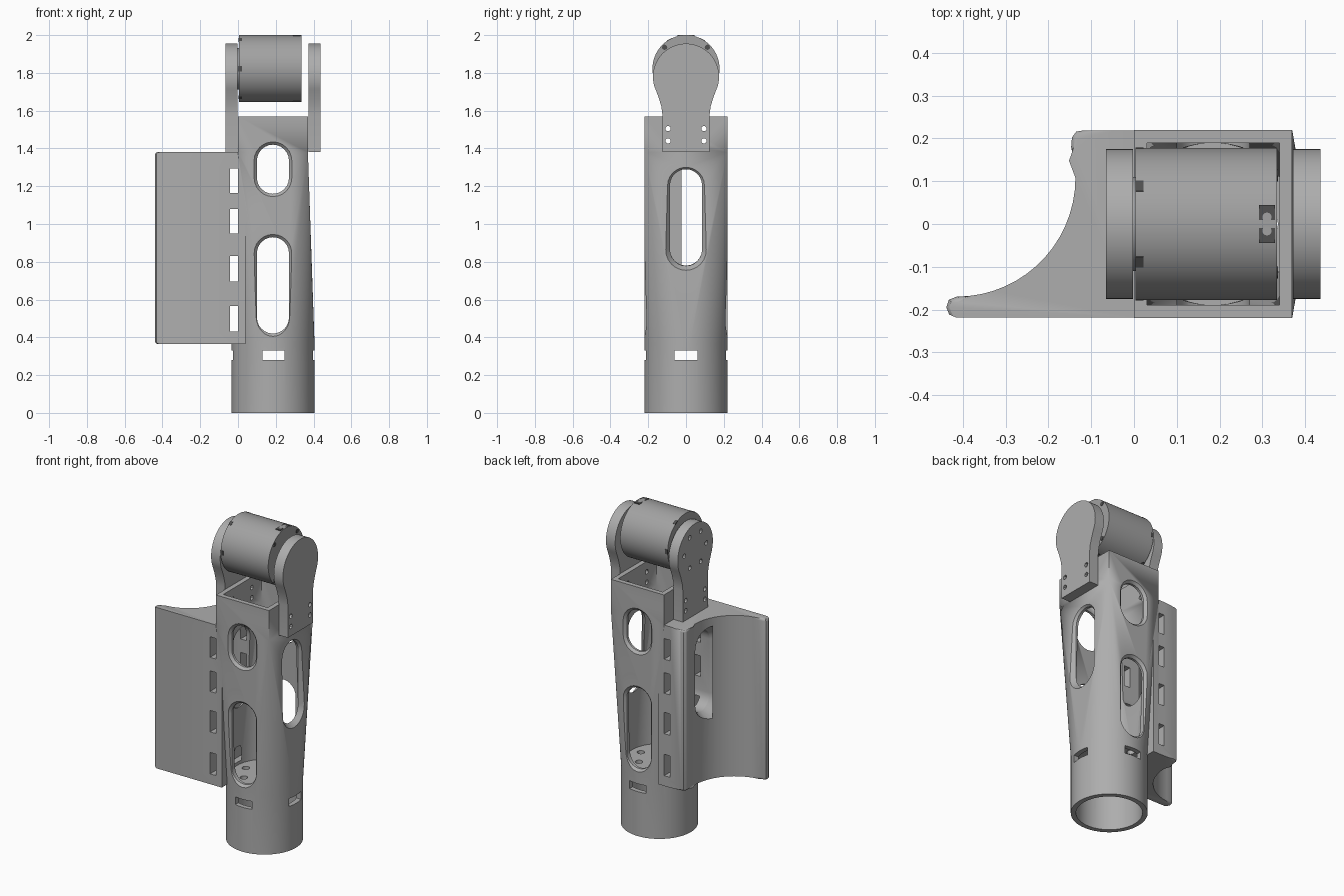
import bpy, bmesh, math
from math import sin, cos, radians, tau
from mathutils import Vector, Matrix

cube = bpy.data.objects.get("Cube")
if cube:
    bpy.data.objects.remove(cube)


def material(name, value):
    m = bpy.data.materials.new(name)
    m.use_nodes = True
    m.diffuse_color = (value, value, value, 1)
    m.node_tree.nodes["Principled BSDF"].inputs["Base Color"].default_value = (value, value, value, 1)
    return m


GREY = material("printed grey", 0.42)
MOTOR = material("motor grey", 0.36)
DARK = material("dark recess", 0.08)
CX = 0.185        # centre line of the tube
HUB_Z = 1.8225    # motor axis height


def finish(bm, name, mat):
    bmesh.ops.remove_doubles(bm, verts=bm.verts, dist=1e-5)
    bmesh.ops.recalc_face_normals(bm, faces=bm.faces)
    me = bpy.data.meshes.new(name)
    bm.to_mesh(me)
    bm.free()
    me.materials.append(mat)
    ob = bpy.data.objects.new(name, me)
    bpy.context.collection.objects.link(ob)
    return ob


def loft_bm(rings):
    bm = bmesh.new()
    vs = [[bm.verts.new(p) for p in ring] for ring in rings]
    n = len(vs[0])
    for a, b in zip(vs, vs[1:]):
        for i in range(n):
            j = (i + 1) % n
            bm.faces.new((a[i], a[j], b[j], b[i]))
    bm.faces.new(vs[0])
    bm.faces.new(vs[-1])
    return bm


def loft(name, rings, mat=GREY):
    return finish(loft_bm(rings), name, mat)


def place(axis, d, u, v):
    return {"x": (d, u, v), "y": (u, d, v), "z": (u, v, d)}[axis]


def prism(name, pts, axis, a, b, mat=GREY):
    return loft(name, [[place(axis, d, u, v) for u, v in pts] for d in (a, b)], mat)


def circle(u, v, r, n=24):
    return [(u + r * cos(tau * i / n), v + r * sin(tau * i / n)) for i in range(n)]


def box(u0, u1, v0, v1):
    return [(u0, v0), (u1, v0), (u1, v1), (u0, v1)]


def stadium(u, z0, z1, r, grow=0):
    pts = []
    for z, start in ((z1 - r, 0), (z0 + r, 180)):
        for i in range(13):
            t = radians(start + 15 * i)
            pts.append((u + (r + grow) * cos(t), z + (r + grow) * sin(t)))
    return pts


def boolean(target, others, op="DIFFERENCE"):
    for o in others:
        m = target.modifiers.new("cut", "BOOLEAN")
        m.operation, m.solver, m.object = op, "EXACT", o
        bpy.context.view_layer.objects.active = target
        bpy.ops.object.modifier_apply(modifier=m.name)
        bpy.data.objects.remove(o)


def smooth(ob):
    bpy.ops.object.select_all(action="DESELECT")
    ob.select_set(True)
    bpy.context.view_layer.objects.active = ob
    bpy.ops.object.shade_smooth_by_angle(angle=radians(30))


# Round-to-rectangular tube: each quarter arc runs up into one corner
def tube(name, inset, z_low, z_round, z_square, z_top, n=16):
    r, hx, hy = 0.22 - inset, 0.185 - inset, 0.22 - inset
    rings = []
    for z, square in ((z_low, 0), (z_round, 0), (z_square, 1), (z_top, 1)):
        ring = []
        for q, (sx, sy) in enumerate(((1, 1), (-1, 1), (-1, -1), (1, -1))):
            for i in range(n + 1):
                t = radians(90 * (q + i / n))
                ring.append((CX + sx * hx, sy * hy, z) if square else (CX + r * cos(t), r * sin(t), z))
        rings.append(ring)
    bm = loft_bm(rings)
    return finish(bm, name, GREY)


body = tube("tube_body", 0, 0, 0.37, 1.38, 1.57)

# Side fin with a concave back and softened rim
outline = [(0.04, -0.219), (-0.415, -0.219), (-0.432, -0.212), (-0.439, -0.195), (-0.433, -0.177)]
outline += [(-0.415 + 0.278 * sin(radians(6 * i)), 0.108 - 0.278 * cos(radians(6 * i))) for i in range(16)]
outline += [(-0.139, 0.15), (-0.147, 0.18), (-0.145, 0.203), (-0.135, 0.216), (-0.118, 0.219), (0.04, 0.219)]
bm = loft_bm([[(x, y, z) for x, y in outline] for z in (0.365, 1.38)])
rim = [e for e in bm.edges if abs(e.verts[0].co.z - e.verts[1].co.z) < 1e-4
       and all(v.co.x < -0.1 for v in e.verts) and any(v.co.y > -0.2 for v in e.verts)]
bmesh.ops.bevel(bm, geom=rim, offset=0.014, segments=3, profile=0.5, affect="EDGES", clamp_overlap=True)
fin = finish(bm, "fin", GREY)
boolean(body, [fin], "UNION")


# Window cutter that flares at both ends
def window(axis, u, z0, z1, sections):
    return loft("window", [[place(axis, d, *p) for p in stadium(u, z0, z1, 0.085, g)] for d, g in sections])


flare = ((-0.23, 0.025), (-0.205, 0), (0.205, 0), (0.23, 0.025))
cutters = [
    tube("cavity", 0.03, 0.41, 0.42, 1.38, 1.7),
    prism("bore", circle(CX, 0, 0.19, 64), "z", -0.1, 0.375),
    window("y", CX, 0.42, 0.93, flare),
    window("y", CX, 1.16, 1.42, flare),
    window("x", 0, 0.78, 1.29, ((-0.17, 0.04), (-0.105, 0), (0.36, 0), (0.41, 0.04))),
    prism("slot_y", box(0.13, 0.245, 0.28, 0.33), "y", -0.4, 0.4),
    prism("slot_x", box(-0.06, 0.06, 0.28, 0.33), "x", -0.2, 0.6),
]
for z0, z1 in ((0.43, 0.565), (0.695, 0.83), (0.95, 1.08), (1.165, 1.295)):
    cutters.append(prism("strap_slot", box(-0.042, -0.001, z0, z1), "y", -0.4, 0.4))
for x, y in circle(CX, 0, 0.13, 6):
    cutters.append(prism("floor_hole", circle(x, y, 0.022, 16), "z", 0.3, 0.5))


def bolt_cutters():
    return [prism("bolt", circle(y, z, 0.014, 12), "x", -0.2, 0.6) for y in (-0.095, 0.095) for z in (1.44, 1.505)]


boolean(body, cutters + bolt_cutters())
smooth(body)

# Motor brackets: narrow foot swelling into a round head
half = [(0.125, 1.38), (0.125, 1.58), (0.13, 1.62), (0.143, 1.665)]
half += [(0.175 * cos(radians(a)), 1.78 + 0.175 * sin(radians(a))) for a in range(-25, 90, 5)]
shape = half + [(0, 1.955)] + [(-y, z) for y, z in reversed(half)]
for name, x0, x1 in (("right_bracket", -0.065, -0.002), ("left_bracket", 0.372, 0.436)):
    bracket = prism(name, shape, "x", x0, x1)
    holes = bolt_cutters()
    if x0 < 0:
        holes += [prism("ring_hole", circle(y, z, 0.014, 12), "x", -0.2, -0.02) for y, z in circle(0, 1.79, 0.11, 6)]
    boolean(bracket, holes)
    smooth(bracket)

# Motor drum and its output hub
smooth(prism("motor_drum", circle(0, HUB_Z, 0.1775, 96), "x", 0.004, 0.335, MOTOR))
smooth(prism("motor_hub", circle(0, HUB_Z, 0.11, 48), "x", -0.004, 0.006, MOTOR))


def drum_plate(name, angle, x0, x1, width, lift):
    """Small plate sitting on the drum surface at an angle from the top."""
    ob = prism(name, box(-width / 2, width / 2, 0.172, 0.1775 + lift), "x", x0, x1, DARK)
    ob.data.transform(Matrix.Translation(Vector((0, 0, HUB_Z))) @ Matrix.Rotation(angle, 4, "X"))
    return ob


# Clamp notches around the drum rim
for i in range(6):
    drum_plate("rim_notch", radians(30 + 60 * i), 0.003, 0.022, 0.028, 0.001)

# End screws
for y, z in circle(0, HUB_Z, 0.16, 8)[1::2]:
    prism("end_screw", circle(y, z, 0.014, 12), "x", 0.33, 0.337, DARK)

# Cable socket on top and bottom of the drum
for angle in (0, math.pi):
    socket = drum_plate("cable_socket", angle, 0.292, 0.33, 0.09, -0.0003)
    socket.data.materials[0] = DARK
for y in (-0.016, 0.016):
    prism("socket_pin", circle(0.311, y, 0.011, 12), "z", 1.99, 2.0, MOTOR)
